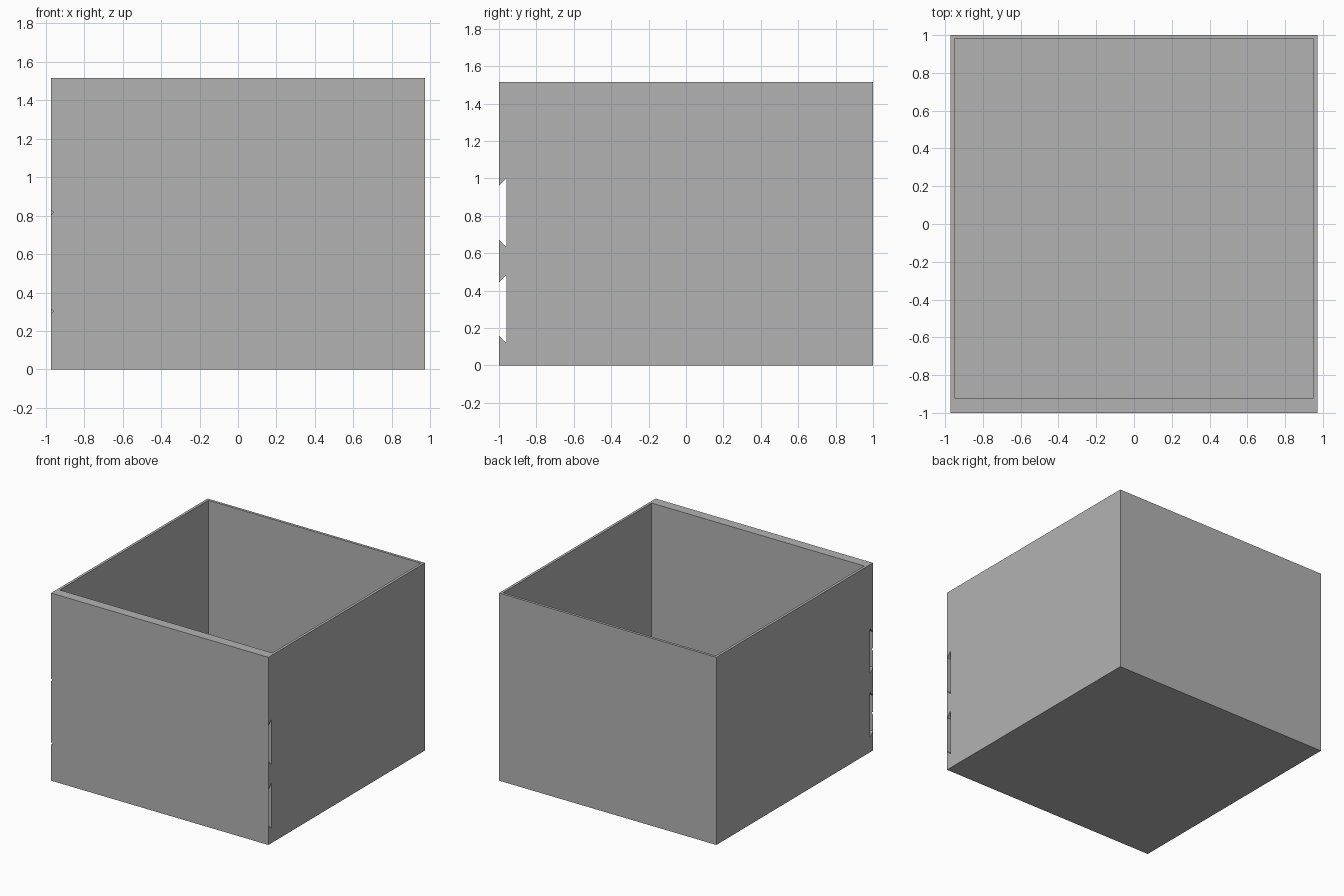
import bpy

if "Cube" in bpy.data.objects:
    bpy.data.objects.remove(bpy.data.objects["Cube"], do_unlink=True)

# Overall sizes
W, D, H = 0.972, 1.0, 1.517      # half width, half depth, height
WALL, FRONT = 0.021, 0.08        # thin walls and floor, thick front wall
SLOT_HEIGHTS = (0.302, 0.817)
MOUTH, SLOT, DEPTH = 0.144, 0.18, 0.04

grey = bpy.data.materials.new("plain grey")
grey.diffuse_color = (0.45, 0.45, 0.45, 1)
grey.use_nodes = True
grey.node_tree.nodes["Principled BSDF"].inputs["Base Color"].default_value = grey.diffuse_color


def add_mesh(name, verts, faces):
    mesh = bpy.data.meshes.new(name)
    mesh.from_pydata(verts, [], faces)
    mesh.materials.append(grey)
    obj = bpy.data.objects.new(name, mesh)
    bpy.context.collection.objects.link(obj)
    return obj


def prism(name, profile, x0, x1):
    """Extrude a counter-clockwise (y, z) profile from x0 to x1."""
    n = len(profile)
    verts = [(x, y, z) for x in (x0, x1) for y, z in profile]
    sides = [(i, (i + 1) % n, n + (i + 1) % n, n + i) for i in range(n)]
    return add_mesh(name, verts, [tuple(reversed(range(n))), tuple(range(n, 2 * n))] + sides)


def box_profile(y0, y1, z0, z1):
    return [(y0, z0), (y1, z0), (y1, z1), (y0, z1)]


def cut(target, cutter):
    cutter.hide_render = True
    mod = target.modifiers.new("cut", "BOOLEAN")
    mod.operation, mod.solver, mod.object = "DIFFERENCE", "EXACT", cutter
    bpy.context.view_layer.objects.active = target
    bpy.ops.object.modifier_apply(modifier=mod.name)
    bpy.data.objects.remove(cutter, do_unlink=True)


# Open box with a thick front wall
bin_body = prism("bin_body", box_profile(-D, D, 0, H), -W, W)
cut(bin_body, prism("cavity_cutter", box_profile(FRONT - D, D - WALL, WALL, H + 0.1),
                    WALL - W, W - WALL))

# Dovetail channels running across the front wall
out = 0.02
slope_y = -D + SLOT - MOUTH
for zc in SLOT_HEIGHTS:
    lower = [(-D - out, zc - MOUTH + out), (slope_y, zc - SLOT), (DEPTH - D, zc - SLOT)]
    upper = [(y, 2 * zc - z) for y, z in reversed(lower)]
    cut(bin_body, prism("channel_cutter", lower + upper, -W - 0.1, W + 0.1))

# Thin skins closing the channel mouths, each with a tiny nick at one end
nick = 0.012
for i, zc in enumerate(SLOT_HEIGHTS):
    outline = [(-W, zc - MOUTH), (W, zc - MOUTH), (W, zc + MOUTH), (-W, zc + MOUTH),
               (-W, zc + nick), (nick - W, zc), (-W, zc - nick)]
    add_mesh(f"channel_skin_{i + 1}", [(x, -D, z) for x, z in outline],
             [tuple(range(len(outline)))])
